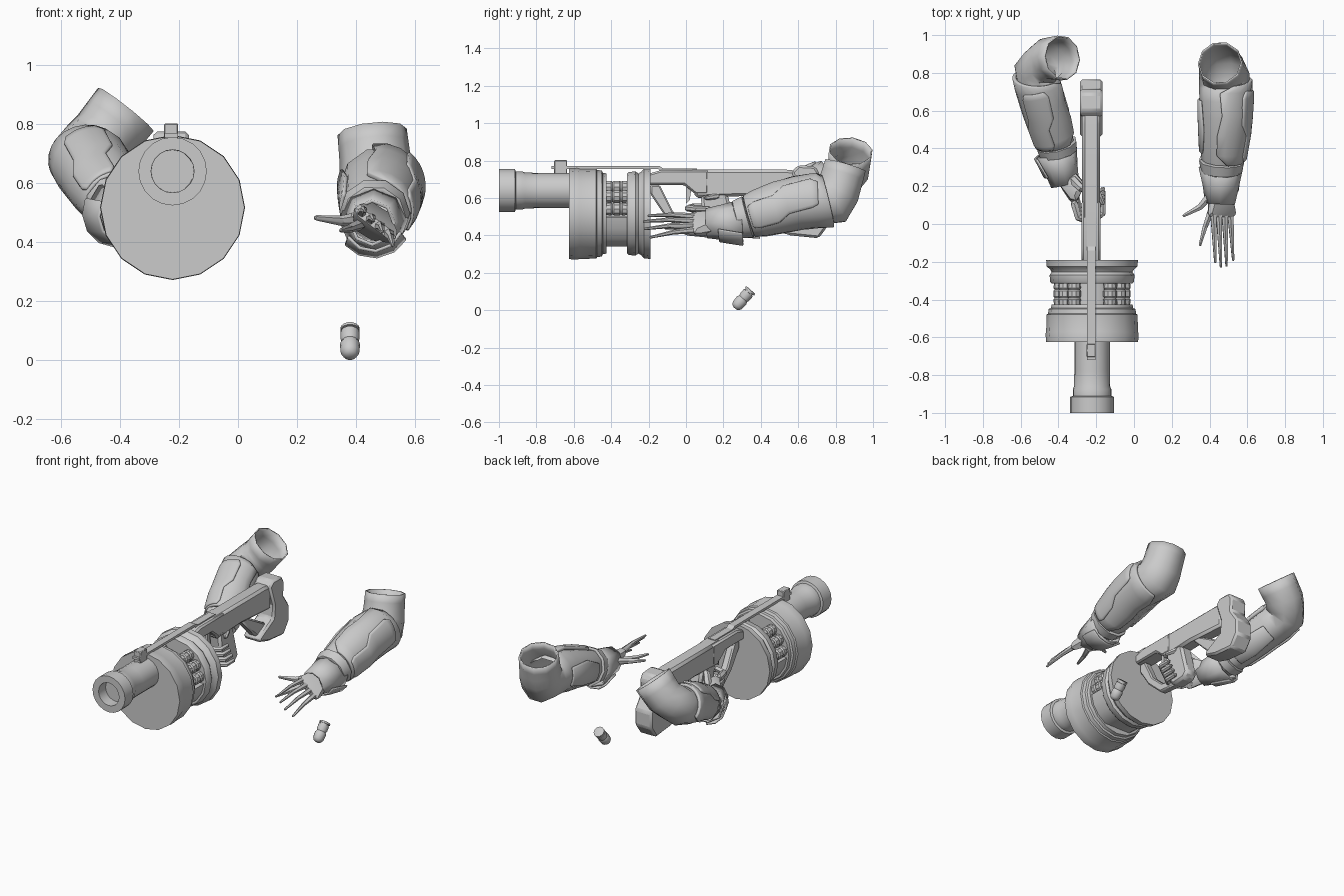
import bpy, bmesh
from math import sin, cos, pi, radians
from mathutils import Vector as V, Matrix

if "Cube" in bpy.data.objects:
    bpy.data.objects.remove(bpy.data.objects["Cube"])

grey = bpy.data.materials.new("plain grey")
grey.use_nodes = True
grey.diffuse_color = (0.6, 0.6, 0.6, 1)
grey.node_tree.nodes["Principled BSDF"].inputs["Base Color"].default_value = (0.6, 0.6, 0.6, 1)
GX = -0.227  # centre plane of the stock
DRUM = (-0.222, 0, 0.517)


def finish(name, bm, smooth=50, solid=0, bevel=0):
    bmesh.ops.recalc_face_normals(bm, faces=bm.faces)
    mesh = bpy.data.meshes.new(name)
    bm.to_mesh(mesh)
    bm.free()
    mesh.materials.append(grey)
    ob = bpy.data.objects.new(name, mesh)
    bpy.context.collection.objects.link(ob)
    if solid:
        mod = ob.modifiers.new("thickness", "SOLIDIFY")
        mod.thickness, mod.offset = solid, 0
    if bevel:
        mod = ob.modifiers.new("bevel", "BEVEL")
        mod.width, mod.segments = bevel, 1
    bpy.ops.object.select_all(action="DESELECT")
    ob.select_set(True)
    bpy.context.view_layer.objects.active = ob
    bpy.ops.object.shade_smooth_by_angle(angle=radians(smooth))
    return ob


def skin(bm, rows, closed=True):
    """Bridge rows of points with quads."""
    rows = [[bm.verts.new(p) for p in row] for row in rows]
    n = len(rows[0])
    for a, b in zip(rows, rows[1:]):
        for i in range(n if closed else n - 1):
            j = (i + 1) % n
            bm.faces.new((a[i], a[j], b[j], b[i]))
    return rows


def solid_rows(name, rows, smooth, bevel=0.0):
    """Bridge rows and cap both ends."""
    bm = bmesh.new()
    rows = skin(bm, rows)
    bm.faces.new(rows[0])
    bm.faces.new(rows[-1])
    return finish(name, bm, smooth, bevel=bevel)


def lathe(name, origin, axis, profile, sides=16, smooth=35):
    """Turn (distance, radius) pairs about an axis, with end caps."""
    m = V(axis).to_track_quat("Z", "Y").to_matrix()
    return solid_rows(name, [[V(origin) + m @ V((r * cos(2 * pi * i / sides), r * sin(2 * pi * i / sides), d))
                              for i in range(sides)] for d, r in profile], smooth)


def slab(name, outline, width, x=GX, bevel=0.0):
    """Extrude a (y, z) outline across x."""
    return solid_rows(name, [[(x + s * width / 2, y, z) for y, z in outline] for s in (-1, 1)], 25, bevel)


def hull(name, balls):
    """Convex skin around (x, y, z, radius) balls."""
    bm = bmesh.new()
    for x, y, z, r in balls:
        bmesh.ops.create_icosphere(bm, subdivisions=1, radius=r, matrix=Matrix.Translation((x, y, z)))
    bmesh.ops.delete(bm, geom=bm.faces[:], context="FACES_ONLY")
    out = bmesh.ops.convex_hull(bm, input=bm.verts[:])
    junk = [v for v in out["geom_interior"] + out["geom_unused"] if isinstance(v, bmesh.types.BMVert)]
    bmesh.ops.delete(bm, geom=list(set(junk)), context="VERTS")
    return finish(name, bm, 40)


class Limb:
    """Bent limb; angle 0 faces outward, 90 faces away from the bend."""

    def __init__(self, path, outward, side):
        self.p = [V(q) for q in path]
        self.u, self.s = V(outward).normalized(), side

    def at(self, t):
        i = min(int(t), len(self.p) - 2)
        return self.p[i].lerp(self.p[i + 1], t - i)

    def point(self, t, deg, extra):
        end = len(self.p) - 1
        q = self.at(t)
        axis = (self.at(min(t + 0.6, end)) - self.at(max(t - 0.6, 0))).to_3d().normalized()
        u = (self.u - axis * self.u.dot(axis)).normalized()
        v = axis.cross(u) * self.s
        a = radians(deg)
        return q.to_3d() + (u * cos(a) + v * sin(a)) * (q.w + extra)

    def sleeve(self, name, stations, sides=10, solid=0.008):
        bm = bmesh.new()
        skin(bm, [[self.point(t, 360 * i / sides, e) for i in range(sides)] for t, e in stations])
        return finish(name, bm, 50, solid)

    def plate(self, name, stations, extra, solid=0.02, n=10):
        bm = bmesh.new()
        skin(bm, [[self.point(t, a + (b - a) * i / n, extra) for i in range(n + 1)]
                  for t, a, b in stations], closed=False)
        return finish(name, bm, 40, solid, 0.004)


def arm(side, path, cuff_path, outward, sign):
    limb = Limb(path, outward, sign)
    limb.sleeve(side + "_sleeve", [(i / 2, 0) for i in range(13)])
    limb.sleeve(side + "_wrist_band", [(0.3, 0.004), (0.35, 0.016), (0.8, 0.016), (0.85, 0.002)])
    limb.plate(side + "_forearm_guard", [(0.9, -75, 70), (1.3, -105, 90), (2, -105, 95), (2.6, -95, 90),
                                         (3.3, -100, 95), (3.75, -70, 80)], 0.01)
    limb.plate(side + "_raised_panel", [(1.0, -25, 30), (1.2, -32, 36), (1.9, -30, 34), (2.3, -48, 18),
                                        (3.1, -50, 15), (3.35, -42, 8)], 0.02, 0.014)
    limb.plate(side + "_inner_panel", [(1.2, 150, 205), (2.0, 145, 215), (3.0, 155, 205)], 0.008, 0.014)
    # Flared glove cuff with an overlapping flap
    cuff = Limb(cuff_path, outward, sign)
    cuff.sleeve(side + "_cuff", [(0, 0), (1, 0), (2, 0)], 8, 0.012)
    cuff.plate(side + "_cuff_flap", [(0.7, 20, 150), (2, 30, 140)], 0.014, 0.012, 4)


def finger(name, points, r=0.019, tip=0.007):
    n = len(points) - 1
    for i in range(n):
        a, b = (r + (tip - r) * k / n for k in (i, i + 1))
        hull(f"{name}_{i + 1}", [(*points[i], a), (*points[i + 1], b)])


# Arms
arm("left", [(.46, .24, .475, .08), (.465, .35, .505, .105), (.475, .5, .55, .122), (.48, .66, .588, .13),
             (.477, .79, .585, .13), (.465, .825, .68, .117), (.455, .852, .773, .114)],
    [(.455, .11, .465, .074), (.46, .2, .47, .09), (.46, .30, .475, .112)], (1, 0, 0), 1)
arm("right", [(-.395, .35, .50, .08), (-.415, .44, .535, .095), (-.45, .56, .59, .107), (-.49, .70, .65, .114),
              (-.52, .81, .69, .113), (-.455, .87, .755, .113), (-.38, .88, .85, .116)],
    [(-.365, .21, .485, .07), (-.385, .29, .49, .084), (-.41, .38, .505, .106)], (-.5, -.47, .73), -1)

# Open left hand
hull("left_palm", [(.455, .20, .47, .065), (.415, .06, .50, .028), (.515, .06, .425, .028)])
for name, base, tip in (("index", (.42, .06, .50), (.43, -.20, .505)), ("middle", (.45, .05, .477), (.46, -.225, .475)),
                        ("ring", (.48, .05, .453), (.49, -.22, .435)), ("little", (.51, .06, .43), (.525, -.19, .39))):
    mid = V(base).lerp(V(tip), 0.5) + V((0, 0, 0.008))
    finger(f"left_{name}_finger", [base, tuple(mid), tip])
finger("left_thumb", [(.42, .17, .48), (.35, .09, .472), (.265, .045, .482)], 0.026, 0.009)
finger("left_inner_finger", [(.415, .09, .46), (.375, -.02, .445), (.35, -.11, .44)], 0.021, 0.008)

# Right hand closed on the grip
hull("right_palm", [(-.375, .27, .485, .058), (-.315, .15, .55, .03), (-.32, .14, .43, .03), (-.29, .21, .54, .03)])
for i in range(4):
    z = 0.43 + 0.04 * i
    y = 0.145 - 0.02 * i
    finger(f"right_finger_{i + 1}", [(-.315, y + .02, z), (-.295, y - .05, z), (-.225, y - .075, z - .005),
                                     (-.165, y - .03, z - .01), (-.165, y + .04, z - .01)], 0.022, 0.014)
finger("right_thumb", [(-.32, .23, .54), (-.28, .19, .60), (-.19, .165, .61), (-.165, .11, .60)], 0.026, 0.012)

# Barrel with a hollow muzzle
lathe("barrel", (DRUM[0], 0, .64), (0, 1, 0),
      [(-.93, .072), (-1.0, .073), (-1.0, .116), (-.915, .116), (-.91, .102), (-.875, .102), (-.86, .096),
       (-.78, .094), (-.6, .094)], 20)

# Drum halves, core, shells and lower cover
lathe("drum_front", DRUM, (0, 1, 0),
      [(-.625, .244), (-.58, .246), (-.57, .243), (-.48, .241), (-.475, .233), (-.45, .23), (-.445, .218),
       (-.425, .214), (-.425, .1)])
lathe("drum_back", DRUM, (0, 1, 0),
      [(-.315, .1), (-.315, .214), (-.305, .222), (-.27, .225), (-.255, .214), (-.24, .222), (-.225, .24), (-.19, .243)])
lathe("drum_core", DRUM, (0, 1, 0), [(-.44, .13), (-.3, .13)])
for side, sign in (("left", 1), ("right", -1)):
    for i in range(3):
        a = radians(8 + 24 * i)
        lathe(f"{side}_shell_{i + 1}", (DRUM[0] + sign * .17 * cos(a), 0, DRUM[2] + .17 * sin(a)), (0, 1, 0),
              [(-.43, .033), (-.40, .036), (-.392, .03), (-.384, .036), (-.355, .036), (-.347, .03),
               (-.339, .036), (-.31, .033)], 10)
cover = [(.2 * cos(radians(d)), max(.2 * sin(radians(d)), -.177)) for d in range(184, 357, 19)]
solid_rows("drum_lower_cover", [[(DRUM[0] + x, y, DRUM[2] + z) for x, z in cover] for y in (-.43, -.31)], 40)

# Top rail and sight
slab("top_rail", [(-.72, .755), (-.15, .755), (-.13, .74), (.06, .74), (.06, .757), (-.12, .757), (-.14, .77),
                  (-.72, .77)], .046)
slab("sight_post", [(-.705, .72), (-.635, .72), (-.635, .802), (-.705, .802)], .048, bevel=.004)

# Receiver, stock and grip
slab("receiver", [(-.2, .67), (-.01, .67), (.05, .62), (.12, .62), (.12, .75), (-.13, .75), (-.2, .73)], .10, bevel=.01)
slab("stock_beam", [(.02, .752), (.05, .60), (.3, .61), (.6, .59), (.6, .745), (.53, .752)], .095, bevel=.015)
slab("stock_butt", [(.565, .74), (.60, .775), (.69, .77), (.715, .73), (.71, .64), (.765, .56), (.765, .46),
                    (.71, .385), (.56, .40), (.46, .43), (.47, .46), (.60, .53), (.61, .61)], .12, bevel=.012)
slab("stock_brace", [(.30, .63), (.35, .63), (.58, .50), (.56, .43), (.50, .43)], .06, bevel=.01)
slab("grip", [(.075, .64), (.22, .63), (.235, .57), (.275, .42), (.24, .385), (.14, .38), (.10, .42)], .085, bevel=.015)
slab("grip_guard", [(-.19, .67), (-.14, .67), (-.07, .53), (.02, .45), (.15, .43), (.15, .385), (-.0, .40), (-.11, .50),
                    (-.19, .62)], .05, bevel=.008)
slab("trigger", [(.0, .66), (.03, .66), (.02, .59), (.0, .57)], .02)

# Loose shell casing
lathe("loose_shell", (.38, .278, .03), (0, .66, .75),
      [(-.026, .01), (-.02, .023), (-.005, .032), (.03, .034), (.042, .028), (.055, .032), (.085, .032), (.086, .026),
       (.092, .026), (.092, .033), (.102, .033), (.104, .028)], 14)
